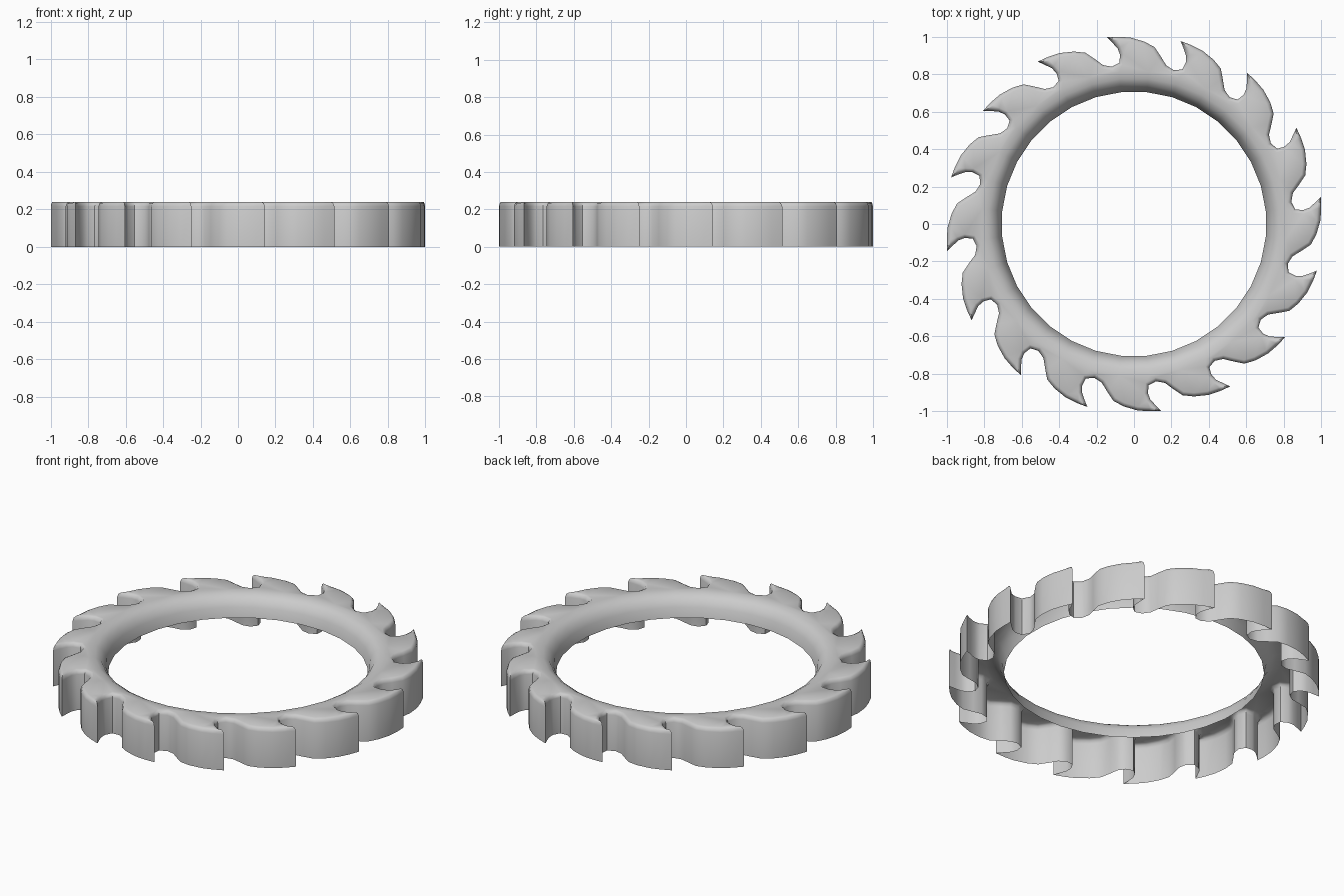
import bpy, bmesh
from math import radians, cos, sin, pi, tau
from mathutils import Vector

if "Cube" in bpy.data.objects:
    bpy.data.objects.remove(bpy.data.objects["Cube"])

TEETH = 16
STEP = 360 / TEETH
TIP = 8.2          # angle of the first tooth tip, degrees
H = 0.24

# One tooth outline: (degrees past the tip, radius), counter-clockwise
TOOTH = [(0, 1.008), (-1.4, 0.975), (-2.9, 0.94), (-3.5, 0.905), (-3.0, 0.864),
         (-0.2, 0.848), (2.8, 0.864), (5.0, 0.902), (7.6, 0.95), (11, 0.975), (15.3, 0.995), (19, 1.003)]


def polar(a, r):
    return Vector((r * cos(a), r * sin(a)))


outline = [polar(radians(TIP + k * STEP + a), r) for k in range(TEETH) for a, r in TOOTH]


def inset(pts, d):
    out = []
    for i, p in enumerate(pts):
        t = (p - pts[i - 1]).normalized() + (pts[(i + 1) % len(pts)] - p).normalized()
        t.normalize()
        out.append(p + d * Vector((-t.y, t.x)))
    return out


bm = bmesh.new()


def loop(pts, z):
    return [bm.verts.new((p.x, p.y, z)) for p in pts]


def bridge(loops):
    for a, b in zip(loops, loops[1:]):
        n = len(a)
        for i in range(n):
            j = (i + 1) % n
            bm.faces.new((a[i], a[j], b[j], b[i]))


# Toothed outer wall, open at the bottom, with a softened top edge
wall = [loop(outline, 0), loop(outline, H - 0.025),
        loop(inset(outline, 0.007), H - 0.007), loop(inset(outline, 0.02), H)]
bridge(wall)

# Rounded inner rim, hanging halfway down
N = 32
rim = []
for r, z in [(0.815, H), (0.778, 0.235), (0.745, 0.215), (0.72, 0.175), (0.707, 0.118)]:
    rim.append(loop([polar(tau * (i + 0.5) / N, r) for i in range(N)], z))
bridge(rim)

# Top surface between the rim and the teeth
bm.edges.ensure_lookup_table()
edges = []
for lp in (wall[-1], rim[0]):
    for i, v in enumerate(lp):
        edges.append(bm.edges.get((lp[i - 1], v)))
bmesh.ops.triangle_fill(bm, edges=edges, use_beauty=True, normal=(0, 0, 1))

bmesh.ops.recalc_face_normals(bm, faces=bm.faces[:])
bm.normal_update()
if sum(f.normal.z * f.calc_area() for f in bm.faces) < 0:
    bmesh.ops.reverse_faces(bm, faces=bm.faces[:])

me = bpy.data.meshes.new("toothed_ring")
bm.to_mesh(me)
bm.free()
ring = bpy.data.objects.new("toothed_ring", me)
bpy.context.collection.objects.link(ring)
bpy.context.view_layer.objects.active = ring
ring.select_set(True)
bpy.ops.object.shade_smooth_by_angle(angle=radians(50))
